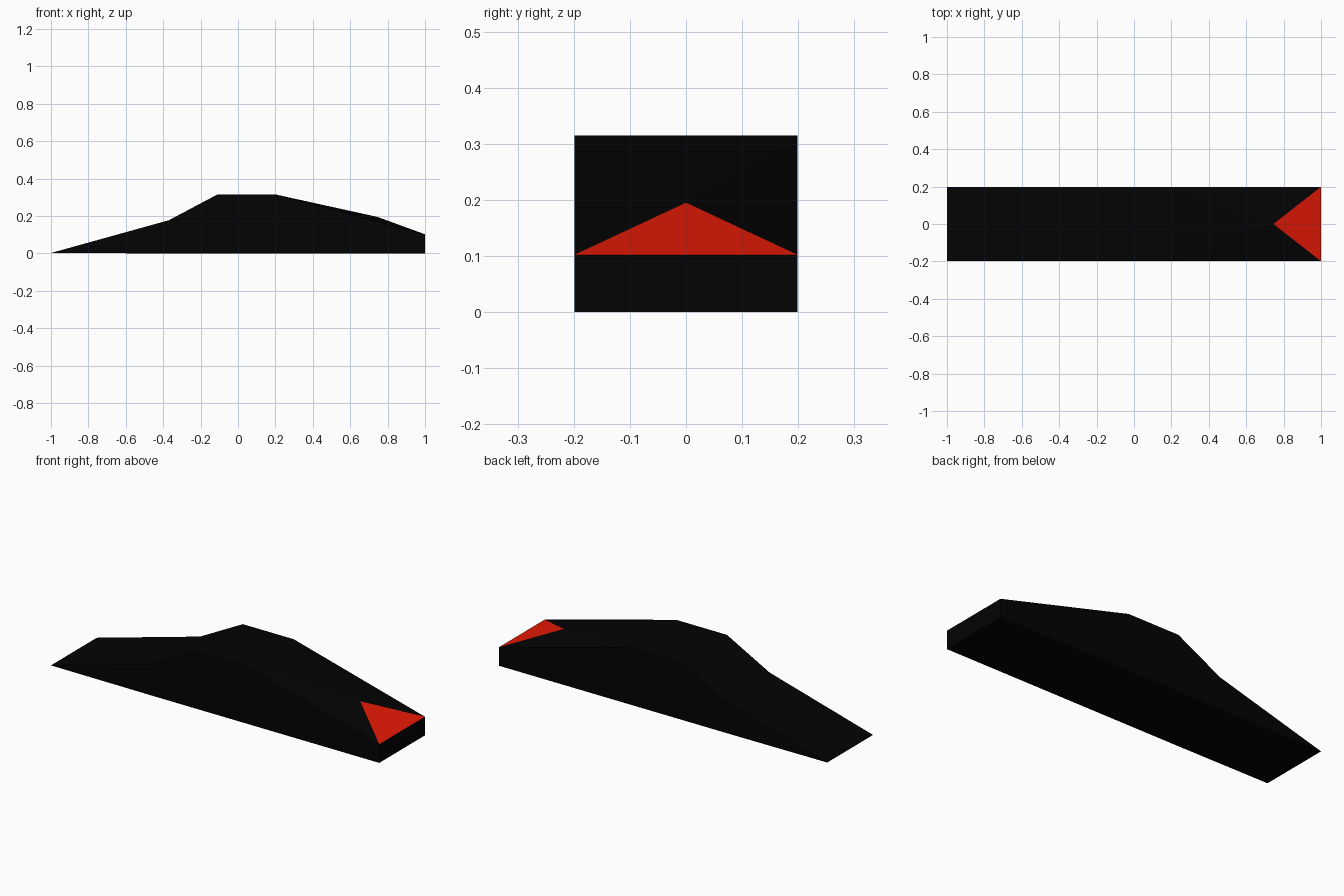
import bpy, bmesh

if "Cube" in bpy.data.objects:
    bpy.data.objects.remove(bpy.data.objects["Cube"])


def material(name, rgb):
    m = bpy.data.materials.new(name)
    m.diffuse_color = (*rgb, 1)
    m.use_nodes = True
    m.node_tree.nodes["Principled BSDF"].inputs["Base Color"].default_value = m.diffuse_color
    return m


HALF = 0.199  # half width of the body

# Side outline (x, z): tail top over the roof to the nose, then back underneath
outline = [(1, 0.102), (0.2, 0.315), (-0.11, 0.315), (-0.37, 0.177),
           (-1, 0.002), (-0.42, 0), (1, 0)]

bm = bmesh.new()
near = [bm.verts.new((x, -HALF, z)) for x, z in outline]
far = [bm.verts.new((x, HALF, z)) for x, z in outline]
apex = bm.verts.new((0.745, 0, 0.195))

# Flat side walls
bm.faces.new(near)
bm.faces.new(far[::-1])

# Strips across the width: roof, bonnet, underside and end wall
n = len(outline)
for i in range(1, n):
    j = (i + 1) % n
    bm.faces.new((near[i], far[i], far[j], near[j]))

# Sloping deck fanned around a raised point, with the red panel at the end
ring = [near[0], far[0], far[1], near[1]]
for i in range(4):
    face = bm.faces.new((ring[i], ring[(i + 1) % 4], apex))
    face.material_index = 1 if i == 0 else 0

bmesh.ops.recalc_face_normals(bm, faces=bm.faces)
mesh = bpy.data.meshes.new("car_body")
bm.to_mesh(mesh)
bm.free()
mesh.materials.append(material("black", (0.001, 0.001, 0.001)))
mesh.materials.append(material("red", (0.8, 0.01, 0.0015)))
bpy.context.collection.objects.link(bpy.data.objects.new("car_body", mesh))
